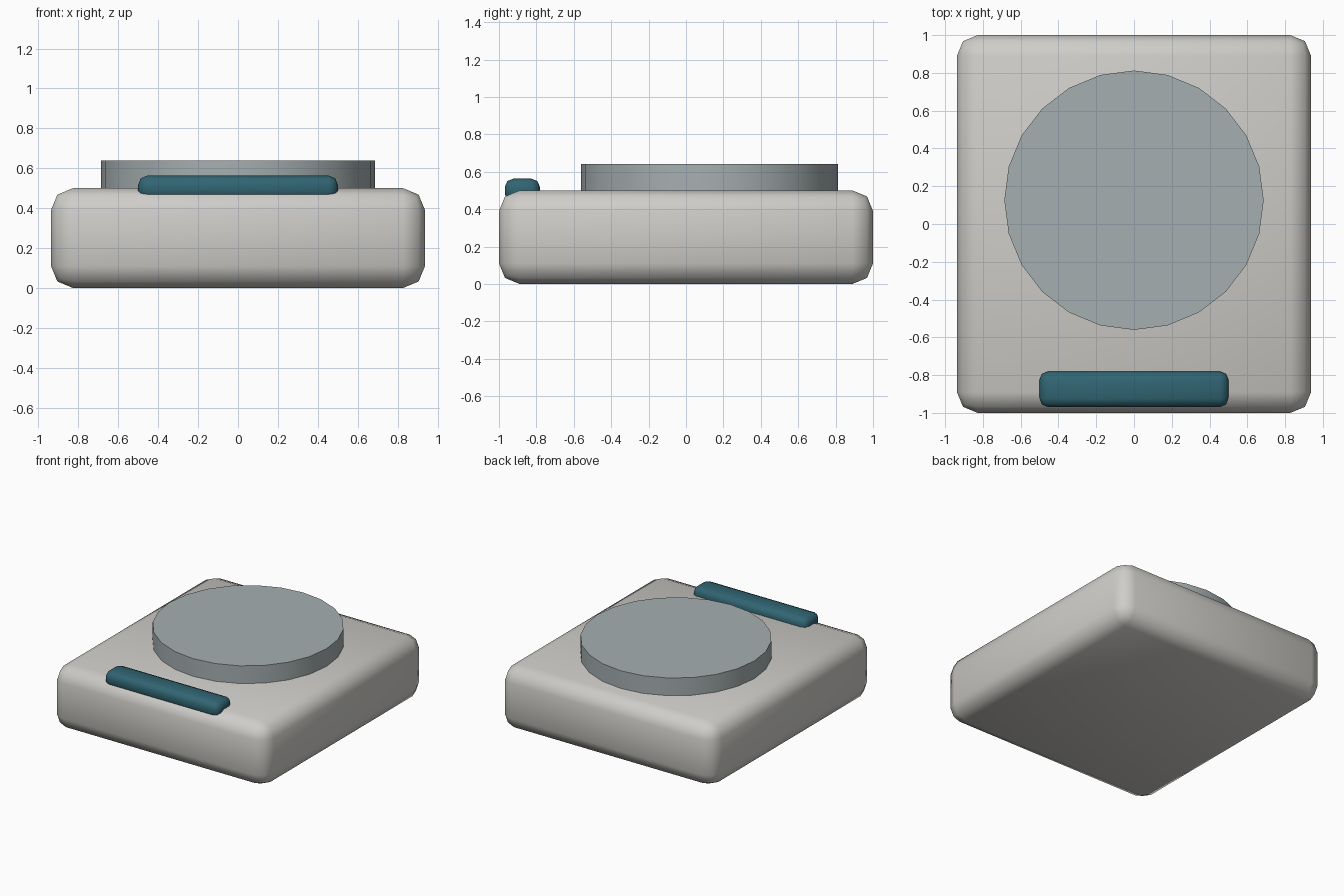
import bpy, math

if "Cube" in bpy.data.objects:
    bpy.data.objects.remove(bpy.data.objects["Cube"])


def finish(ob, name, color=None):
    ob.name = name
    if color:
        mat = bpy.data.materials.new(name + "_colour")
        mat.diffuse_color = color
        mat.use_nodes = True
        mat.node_tree.nodes["Principled BSDF"].inputs["Base Color"].default_value = mat.diffuse_color
        ob.data.materials.append(mat)


def rounded_box(name, size, loc, bevel, color=None, angle=60):
    bpy.ops.mesh.primitive_cube_add(size=1, location=loc)
    ob = bpy.context.object
    ob.scale = size
    bpy.ops.object.transform_apply(location=False, rotation=False, scale=True)
    mod = ob.modifiers.new("rounding", 'BEVEL')
    mod.width = bevel
    mod.segments = 2
    bpy.ops.object.modifier_apply(modifier=mod.name)
    bpy.ops.object.shade_smooth_by_angle(angle=math.radians(angle))
    finish(ob, name, color)
    return ob


# Main body: thick rounded slab
rounded_box("body", (1.875, 2.0, 0.5), (0, 0, 0.25), 0.11, (0.62, 0.61, 0.58, 1))

# Round plate on top
z_low, z_high = 0.46, 0.64
bpy.ops.mesh.primitive_cylinder_add(vertices=24, radius=0.6865, depth=z_high - z_low,
                                    location=(0, 0.126, (z_low + z_high) / 2))
plate = bpy.context.object
bpy.ops.object.shade_smooth_by_angle(angle=math.radians(40))
finish(plate, "round_plate", (0.38, 0.43, 0.44, 1))

# Control bar half sunk into the front edge
rounded_box("front_bar", (1.0, 0.1875, 0.125), (0, -0.875, 0.5), 0.044, (0.03, 0.13, 0.17, 1))
